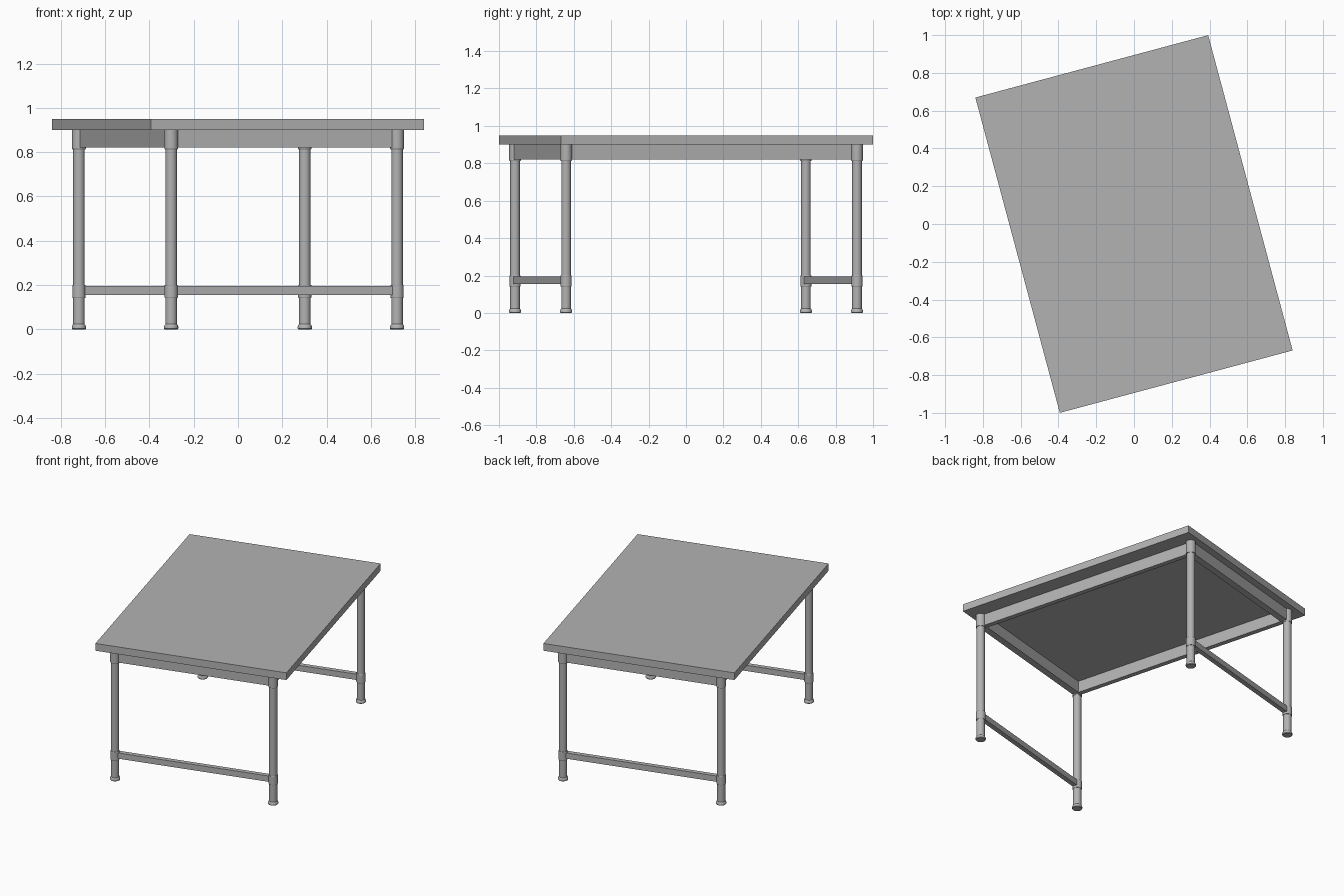
import bpy, bmesh
from math import radians, cos, sin, pi
from mathutils import Matrix

cube = bpy.data.objects.get("Cube")
if cube:
    bpy.data.objects.remove(cube, do_unlink=True)

grey = bpy.data.materials.new("plain grey")
grey.use_nodes = True
COLOUR = (0.45, 0.45, 0.45, 1)
grey.diffuse_color = COLOUR
grey.node_tree.nodes["Principled BSDF"].inputs["Base Color"].default_value = COLOUR

TURN = Matrix.Rotation(radians(15), 4, "Z")   # the table stands turned on the floor
LEG_X, LEG_Y = 0.528, 0.805


def add_object(name, bm, smooth=False):
    mesh = bpy.data.meshes.new(name)
    bmesh.ops.recalc_face_normals(bm, faces=bm.faces)
    bm.to_mesh(mesh)
    bm.free()
    mesh.materials.append(grey)
    ob = bpy.data.objects.new(name, mesh)
    ob.matrix_world = TURN
    bpy.context.collection.objects.link(ob)
    if smooth:
        bpy.ops.object.select_all(action="DESELECT")
        ob.select_set(True)
        bpy.context.view_layer.objects.active = ob
        bpy.ops.object.shade_smooth_by_angle(angle=radians(30))
    return ob


def box(name, x, y, z):
    """Box from (min, max) pairs."""
    bm = bmesh.new()
    bmesh.ops.create_cube(bm, size=1)
    for v in bm.verts:
        v.co = [lo if c < 0 else hi for c, (lo, hi) in zip(v.co, (x, y, z))]
    return add_object(name, bm)


def turned(name, x, y, profile, sides=32):
    """Closed round part from (radius, height) points."""
    bm = bmesh.new()
    rings = [[bm.verts.new((x + r * cos(2 * pi * i / sides),
                            y + r * sin(2 * pi * i / sides), z))
              for i in range(sides)] for r, z in profile]
    for a, b in zip(rings, rings[1:]):
        for i in range(sides):
            j = (i + 1) % sides
            bm.faces.new((a[i], a[j], b[j], b[i]))
    bm.faces.new(rings[0])
    bm.faces.new(rings[-1])
    return add_object(name, bm, smooth=True)


# Table top
box("table_top", (-0.638, 0.638), (-0.864, 0.864), (0.9, 0.95))

# Aprons under the top and low stretchers on the short ends
APRON_Z, STRETCHER_Z = (0.82, 0.9), (0.155, 0.195)
for s, end in ((-1, "front"), (1, "back")):
    y = sorted((s * (LEG_Y + 0.014), s * (LEG_Y - 0.03)))
    box(end + "_apron", (-LEG_X, LEG_X), y, APRON_Z)
    y = (s * LEG_Y - 0.016, s * LEG_Y + 0.016)
    box(end + "_stretcher", (-LEG_X, LEG_X), y, STRETCHER_Z)
for s, side in ((-1, "right"), (1, "left")):
    x = sorted((s * (LEG_X + 0.003), s * (LEG_X - 0.03)))
    box(side + "_apron", x, (-LEG_Y, LEG_Y), APRON_Z)

# Legs with foot, stretcher collar and top collar
FOOT = [(0.029, 0), (0.032, 0.003), (0.032, 0.013), (0.029, 0.02), (0.026, 0.023)]
LOW_COLLAR = [(0.028, 0.141), (0.03, 0.144), (0.03, 0.198), (0.028, 0.201)]
TOP_COLLAR = [(0.029, 0.813), (0.031, 0.816), (0.031, 0.9)]
for sy, end in ((-1, "front"), (1, "back")):
    for sx, side in ((-1, "right"), (1, "left")):
        at = (sx * LEG_X, sy * LEG_Y)
        tag = f"{end}_{side}_"
        turned(tag + "leg", *at, [(0.026, 0.01), (0.026, 0.85)])
        turned(tag + "foot", *at, FOOT)
        turned(tag + "stretcher_collar", *at, LOW_COLLAR)
        turned(tag + "top_collar", *at, TOP_COLLAR)
